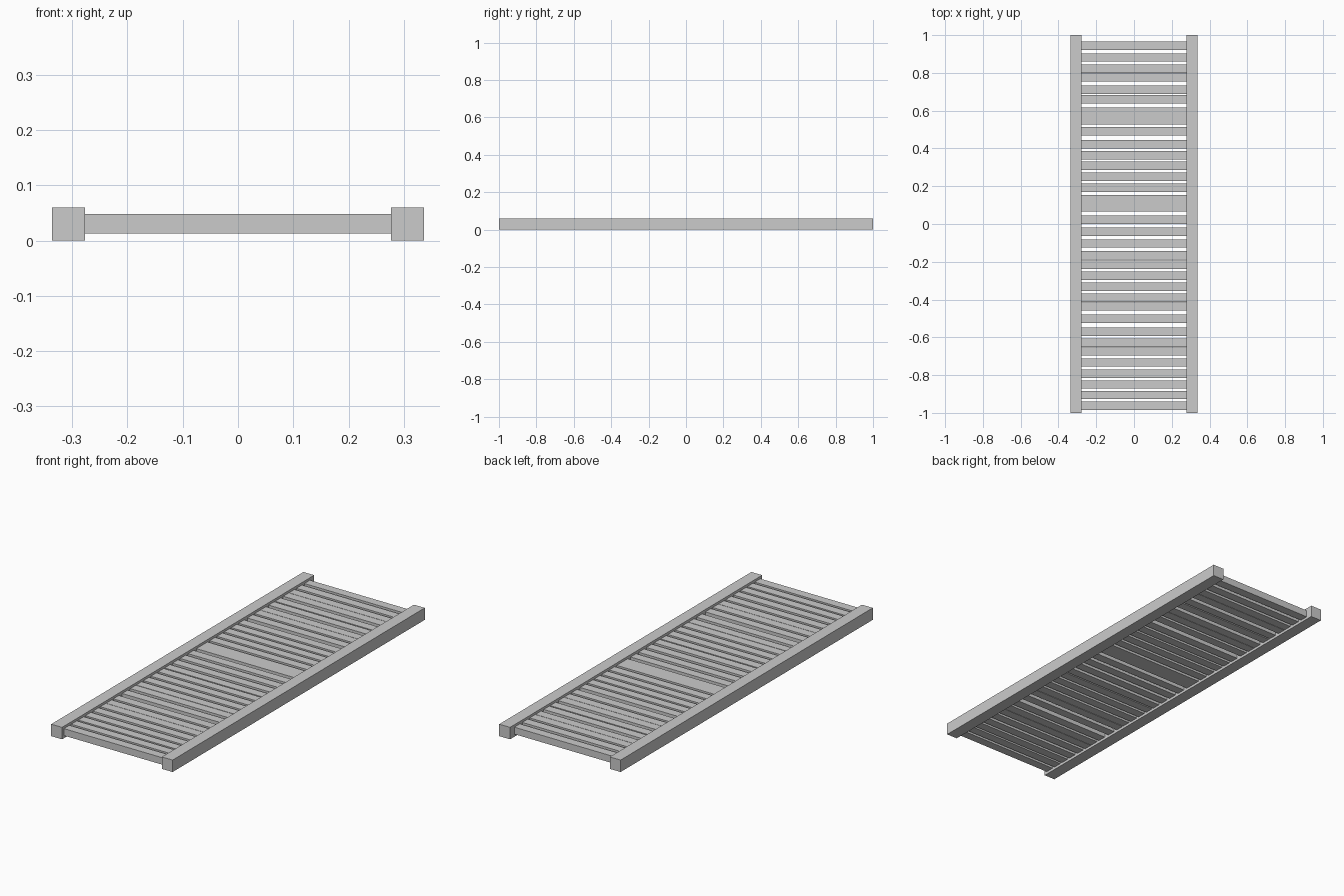
import bpy


def box(name, center, size):
    bpy.ops.mesh.primitive_cube_add(size=1, location=center)
    ob = bpy.context.object
    ob.name = name
    ob.scale = size
    bpy.ops.object.transform_apply(location=False, rotation=False, scale=True)
    return ob


RAIL = 0.06            # square rail section
INNER = 0.277          # inner face of each rail
SLAT_W, SLAT_H = 0.044, 0.035

# Two long side rails
for side, label in ((-1, "left"), (1, "right")):
    box(f"{label}_rail", (side * (INNER + RAIL / 2), 0, RAIL / 2), (RAIL, 2, RAIL))

# Slats laid by hand: unevenly spaced between the rails
slat_y = [
    0.944, 0.881, 0.822, 0.776, 0.711, 0.660, 0.595, 0.549, 0.491,
    0.422, 0.364, 0.308, 0.250, 0.192, 0.132, 0.088, 0.022, -0.041,
    -0.103, -0.165, -0.216, -0.274, -0.332, -0.390, -0.437, -0.501,
    -0.571, -0.629, -0.675, -0.733, -0.793, -0.850, -0.905, -0.963,
]
for i, y in enumerate(slat_y):
    box(f"slat_{i + 1:02d}", (0, y, 0.0305), (2 * INNER, SLAT_W, SLAT_H))
